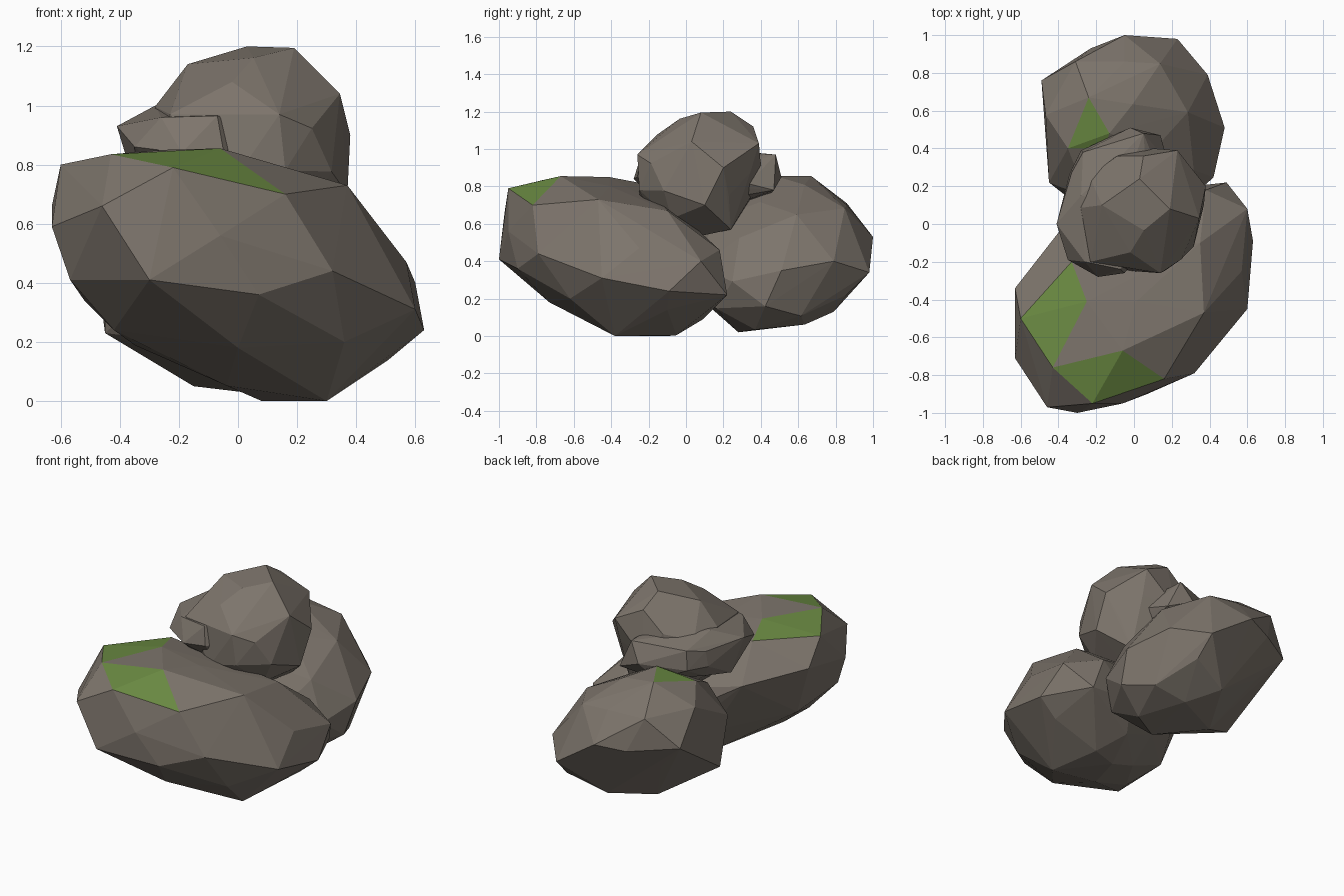
import bpy, bmesh, random
from mathutils import Vector, Matrix


def material(name, rgb):
    m = bpy.data.materials.new(name)
    m.diffuse_color = (*rgb, 1)
    return m


STONE = material("grey brown stone", (0.205, 0.177, 0.149))
MOSS = material("moss green", (0.145, 0.255, 0.055))


def cross2(a, b, p):
    return (b[0] - a[0]) * (p[1] - a[1]) - (b[1] - a[1]) * (p[0] - a[0])


def boulder(name, lo, hi, lean, corners, moss=(), seed=1, detail=2, gap=0.15):
    """Faceted stone: a leaning icosphere fitted to a box, with a few jutting
    corners, wrapped in a convex hull. lean = xy, xz, yz correlation."""
    rng = random.Random(seed)
    lo, hi = Vector(lo), Vector(hi)
    mid, half = (lo + hi) / 2, (hi - lo) / 2
    xy, xz, yz = lean
    # lower triangular shear that gives the ellipsoid its lean
    b = (1 - xy * xy) ** 0.5
    c = (yz - xy * xz) / b
    shear = Matrix(((1, 0, 0), (xy, b, 0), (xz, c, (1 - xz * xz - c * c) ** 0.5)))
    turn = Matrix.Rotation(rng.uniform(0, 3), 3, 'Z') @ Matrix.Rotation(rng.uniform(0, 3), 3, 'X')
    corners = [Vector(p) for p in corners]

    ball = bmesh.new()
    bmesh.ops.create_icosphere(ball, subdivisions=detail, radius=1)
    pts = []
    for v in ball.verts:
        d = shear @ (turn @ v.co) * rng.uniform(0.97, 1.03)
        p = Vector([min(max(mid[i] + half[i] * d[i], lo[i]), hi[i]) for i in range(3)])
        if all((p - q).length > gap for q in corners):
            pts.append(p)
    ball.free()

    bm = bmesh.new()
    for p in pts + corners:
        bm.verts.new(p)
    bmesh.ops.convex_hull(bm, input=bm.verts[:])
    bmesh.ops.delete(bm, geom=[v for v in bm.verts if not v.link_faces], context='VERTS')
    bmesh.ops.recalc_face_normals(bm, faces=bm.faces[:])

    # moss patches: cut the upper faces along each outline, colour inside it
    for patch in moss:
        n = len(patch)
        for i in range(n):
            p, q = patch[i], patch[(i + 1) % n]
            top = [f for f in bm.faces if f.normal.z > 0.1]
            geom = top + list({e for f in top for e in f.edges}) + list({v for f in top for v in f.verts})
            bmesh.ops.bisect_plane(bm, geom=geom, dist=0.004, plane_co=(p[0], p[1], 0),
                                   plane_no=(q[1] - p[1], p[0] - q[0], 0))
        bm.normal_update()
        for f in bm.faces:
            m = f.calc_center_median()
            if f.normal.z > 0.1 and all(cross2(patch[i], patch[(i + 1) % n], m) > 0 for i in range(n)):
                f.material_index = 1

    me = bpy.data.meshes.new(name)
    bm.to_mesh(me)
    bm.free()
    me.materials.append(STONE)
    me.materials.append(MOSS)
    ob = bpy.data.objects.new(name, me)
    bpy.context.collection.objects.link(ob)
    return ob


# large leaning stone at the front
boulder("front_boulder", (-0.635, -1.0, 0), (0.61, 0.20, 0.855), (0.57, -0.40, -0.48),
        [(-0.06, -0.67, 0.855), (-0.22, -0.95, 0.79), (0.16, -0.82, 0.70), (-0.43, -0.76, 0.835),
         (-0.60, -0.50, 0.80), (-0.33, -0.20, 0.81), (-0.25, -0.41, 0.85), (-0.46, -0.97, 0.66),
         (-0.30, -1.0, 0.41), (0.32, -0.79, 0.44), (0.30, -0.38, 0), (0.08, -0.10, 0),
         (0.63, -0.09, 0.24), (0.60, -0.45, 0.31), (0.37, -0.47, 0.73), (0.60, 0.08, 0.40),
         (0.49, 0.22, 0.22), (-0.63, -0.71, 0.59), (-0.42, -0.64, 0.24), (0.0, -0.73, 0.18),
         (-0.63, -0.34, 0.66), (0.57, -0.25, 0.47), (-0.06, -0.95, 0.56), (0.07, -0.90, 0.36),
         (0.36, -0.62, 0.20), (0.51, -0.10, 0.14), (-0.52, -0.38, 0.34), (0.35, -0.10, 0.67),
         (0.38, 0.18, 0.46), (-0.38, -0.02, 0.60)],
        moss=[[(-0.33, -0.20), (-0.60, -0.50), (-0.43, -0.76), (-0.25, -0.41)],
              [(-0.43, -0.76), (-0.22, -0.95), (0.16, -0.82), (-0.06, -0.67)]], seed=3, gap=0.17)

# rounder stone behind it, highest on its left side
boulder("back_boulder", (-0.49, 0.0, 0.02), (0.48, 1.0, 0.855), (0.0, -0.42, 0.22),
        [(-0.05, 1.0, 0.53), (0.23, 0.98, 0.34), (0.39, 0.79, 0.40), (0.48, 0.51, 0.35),
         (-0.49, 0.76, 0.53), (-0.45, 0.22, 0.53), (-0.45, 0.30, 0.23), (-0.24, 0.67, 0.855),
         (-0.35, 0.40, 0.79), (-0.13, 0.48, 0.855), (-0.31, 0.86, 0.71), (-0.05, 0.86, 0.70),
         (0.0, 0.79, 0.13), (0.10, 0.28, 0.02), (-0.15, 0.50, 0.05)],
        moss=[[(-0.24, 0.67), (-0.35, 0.40), (-0.20, 0.40), (-0.13, 0.48)]], seed=5, gap=0.15)

# stone balanced on top
boulder("top_boulder", (-0.31, -0.27, 0.54), (0.385, 0.41, 1.2), (0.0, 0.0, 0.12),
        [(0.03, 0.24, 1.2), (0.19, 0.08, 1.195), (-0.17, 0.10, 1.14), (0.345, 0.03, 1.04),
         (0.14, -0.26, 0.97), (0.16, -0.25, 0.78), (0.38, 0.20, 0.90), (0.37, 0.10, 0.70),
         (0.23, 0.39, 1.03), (0.15, 0.10, 0.54), (-0.23, -0.20, 0.97), (-0.02, -0.15, 1.08),
         (0.05, 0.36, 1.12), (0.22, 0.24, 0.57)], seed=8, gap=0.14)

# flat wedge stone peeking out around the top stone, back and left
boulder("wedge_stone", (-0.42, -0.28, 0.68), (0.20, 0.51, 1.0), (0.25, -0.1, 0.05),
        [(-0.19, -0.28, 0.84), (-0.05, -0.26, 0.85), (-0.07, -0.24, 0.965), (-0.35, -0.19, 0.86),
         (-0.26, -0.20, 0.96), (-0.41, 0.0, 0.93), (-0.28, 0.15, 1.0), (-0.27, 0.38, 0.95),
         (-0.28, 0.39, 0.83), (-0.02, 0.51, 0.85), (0.05, 0.48, 0.97), (0.14, 0.47, 0.78),
         (-0.34, 0.03, 0.70), (-0.10, 0.44, 0.75)], seed=11, gap=0.12)
